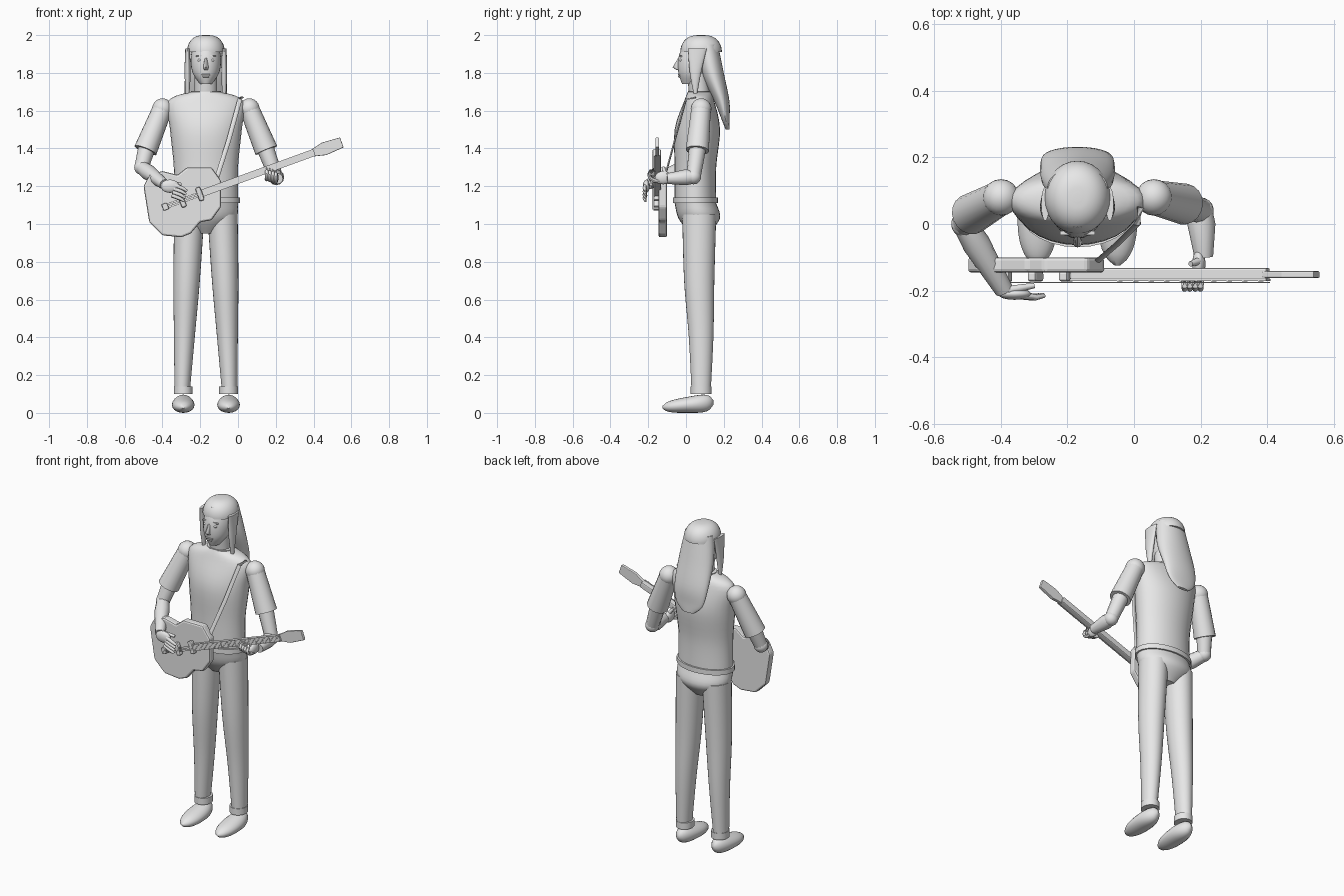
import bpy, bmesh, math
from mathutils import Vector

if "Cube" in bpy.data.objects:
    bpy.data.objects.remove(bpy.data.objects["Cube"])

light_grey = bpy.data.materials.new("light_grey")
light_grey.use_nodes = True
light_grey.diffuse_color = (.8, .8, .8, 1)
shader = light_grey.node_tree.nodes["Principled BSDF"]
shader.inputs["Base Color"].default_value = light_grey.diffuse_color

X, Y, Z = Vector((1, 0, 0)), Vector((0, 1, 0)), Vector((0, 0, 1))
MIDDLE = -.17                     # body centre line
TILT = math.radians(20)           # slope of the guitar
SIDES = (("right", -1), ("left", 1))


def finish(name, bm, smooth=True, bevel=0):
    """Turn a bmesh into a shaded, coloured object."""
    bmesh.ops.recalc_face_normals(bm, faces=bm.faces)
    mesh = bpy.data.meshes.new(name)
    bm.to_mesh(mesh)
    bm.free()
    part = bpy.data.objects.new(name, mesh)
    bpy.context.collection.objects.link(part)
    mesh.materials.append(light_grey)
    if bevel:
        modifier = part.modifiers.new("bevel", "BEVEL")
        modifier.width, modifier.segments = bevel, 2
    if smooth:
        bpy.ops.object.select_all(action="DESELECT")
        part.select_set(True)
        bpy.context.view_layer.objects.active = part
        bpy.ops.object.shade_smooth_by_angle(angle=math.radians(45))
    return part


def spline(rows, steps=5):
    """Smooth curve through rows of numbers."""
    rows = [Vector(row) for row in rows]
    padded = [rows[0]] + rows + [rows[-1]]
    curve = []
    for a, b, c, d in zip(padded, rows, rows[1:], padded[3:]):
        for t in (step / steps for step in range(steps)):
            start, end = (c - a) / 2, (d - b) / 2
            ease = t * t * (3 - 2 * t)
            curve.append(b.lerp(c, ease) + start * t * (1 - t) ** 2 - end * t * t * (1 - t))
    return curve + [rows[-1]]


def loft(name, stations, frame=None, sides=20):
    """Skin elliptical rings (x, y, z, a, b); without a frame they follow the path."""
    bm, rings = bmesh.new(), []
    points = [Vector(station[:3]) for station in stations]
    for i, (point, station) in enumerate(zip(points, stations)):
        if frame:
            u, v = frame
        else:
            ahead = (points[min(i + 1, len(points) - 1)] - points[max(i - 1, 0)]).normalized()
            u = ahead.cross(Y if abs(ahead.y) < .8 else Z).normalized()
            v = ahead.cross(u)
        angles = (math.tau * k / sides for k in range(sides))
        rings.append([bm.verts.new(point + u * station[3] * math.cos(angle)
                                   + v * station[4] * math.sin(angle)) for angle in angles])
    for low, high in zip(rings, rings[1:]):
        for k in range(sides):
            bm.faces.new((low[k - 1], low[k], high[k], high[k - 1]))
    bm.faces.new(rings[0])
    bm.faces.new(rings[-1])
    return finish(name, bm)


def column(name, rows, x=MIDDLE, lean=0):
    """Smooth upright part from rows of (z, centre y, half width, half depth)."""
    stations = [(x + lean * z, y, z, width, depth) for z, y, width, depth in spline(rows)]
    return loft(name, stations, (X, Y), sides=28)


def tube(name, points, radii, sides=12):
    return loft(name, [(*point, r, r) for point, r in zip(points, radii)], sides=sides)


def ball(name, location, size):
    bm = bmesh.new()
    bmesh.ops.create_uvsphere(bm, u_segments=18, v_segments=12, radius=1)
    bmesh.ops.scale(bm, vec=size, verts=bm.verts)
    bmesh.ops.translate(bm, vec=location, verts=bm.verts)
    return finish(name, bm)


def box(name, location, size, tilt=0, bevel=0):
    bm = bmesh.new()
    bmesh.ops.create_cube(bm, size=1)
    bmesh.ops.scale(bm, vec=size, verts=bm.verts)
    part = finish(name, bm, smooth=False, bevel=bevel)
    part.location, part.rotation_euler = location, (0, -tilt, 0)


def plate(name, outline, front, back, bevel):
    """Bevelled prism with an outline in x and z."""
    bm = bmesh.new()
    near, far = [[bm.verts.new((x, y, z)) for x, z in outline] for y in (front, back)]
    bm.faces.new(near)
    bm.faces.new(far)
    for i in range(len(near)):
        bm.faces.new((near[i - 1], near[i], far[i], far[i - 1]))
    finish(name, bm, smooth=False, bevel=bevel)


# torso, belt and hips
column("torso", [(1.13, .05, .17, .11), (1.3, .05, .17, .11), (1.5, .06, .19, .12),
                 (1.65, .07, .2, .08), (1.7, .07, .08, .06)])
column("belt", [(1.11, .05, .18, .12), (1.14, .05, .18, .12)])
column("hips", [(1.11, .05, .17, .11), (1.03, .07, .16, .11), (.95, .07, .06, .05)])

# legs and shoes
for side, sign in SIDES:
    column(side + "_leg", [(1.05, .07, .08, .09), (.7, .07, .07, .08), (.4, .08, .055, .065),
                           (.1, .08, .04, .05)], MIDDLE + sign * .13, sign * -.04)
    foot = MIDDLE + sign * .12
    column(side + "_cuff", [(.1, .08, .05, .055), (.14, .08, .05, .055)], foot)
    stations = []
    for t in (step / 16 for step in range(17)):
        rounding = max(.2, (1 - (2 * t - 1) ** 4) ** .5)
        width = rounding * (.04 + .02 * math.sin(math.pi * t))
        height = rounding * (.055 - .025 * t)
        stations.append((foot, .145 - .27 * t, .055 - .025 * t, width, height))
    loft(side + "_shoe", stations, (X, Z))

# neck, head and face
column("collar", [(1.67, .07, .08, .06), (1.705, .07, .08, .06)])
column("neck", [(1.7, .07, .06, .055), (1.8, .06, .06, .055)])
column("head", [(1.74, .02, .03, .04), (1.8, .04, .07, .08), (1.88, .06, .08, .1),
                (1.97, .07, .06, .08)])
loft("nose", [(MIDDLE, -.035, 1.88, .006, .006), (MIDDLE, -.053, 1.83, .014, .018),
              (MIDDLE, -.04, 1.815, .01, .01)], (X, Y), sides=8)
for name, height, width in (("upper_lip", 1.79, .045), ("lower_lip", 1.78, .035)):
    box(name, (MIDDLE, -.035, height), (width, .015, .007), bevel=.003)
for side, sign in SIDES:
    ball(side + "_eye", (MIDDLE + sign * .033, -.027, 1.867), (.012, .008, .007))
    box(side + "_brow", (MIDDLE + sign * .035, -.027, 1.89), (.035, .012, .006), sign * -.1)

# hair: domed cap, long back and side strands
dome = [math.pi / 2 * step / 10.3 for step in range(11)]
column("hair_cap", [(1.91 + .09 * math.sin(a), .08, .1 * math.cos(a) ** .7,
                     .11 * math.cos(a) ** .7) for a in dome])
column("hair_back", [(1.95, .11, .09, .06), (1.8, .14, .11, .06), (1.65, .19, .11, .04),
                     (1.55, .21, .09, .02), (1.5, .22, .04, .01)])
for side, sign in SIDES:
    column(side + "_hair_strand", [(1.93, .06, .012, .05), (1.8, .05, .016, .03),
                                   (1.69, .05, .01, .01)], MIDDLE + sign * .097)

# arms: shoulder, sleeve, elbow, forearm
arms = {"right": ((-.4, .08, 1.61), (-.49, .03, 1.39), (-.51, 0, 1.3), (-.39, -.2, 1.21)),
        "left": ((.06, .08, 1.61), (.15, .06, 1.39), (.2, .04, 1.25), (.21, -.1, 1.24))}
for side, joints in arms.items():
    shoulder, cuff, elbow, wrist = (Vector(joint) for joint in joints)
    ball(side + "_shoulder", shoulder, (.055, .055, .055))
    tube(side + "_sleeve", [shoulder, cuff], [.052, .062], sides=18)
    tube(side + "_upper_arm", [cuff.lerp(shoulder, .1), elbow], [.046, .038])
    ball(side + "_elbow", elbow, (.04, .04, .04))
    tube(side + "_forearm", [elbow, elbow.lerp(wrist, .3), wrist], [.036, .042, .028])

# strumming hand
ball("right_palm", (-.36, -.21, 1.2), (.05, .018, .035))
for i in range(4):
    knuckle = Vector((-.335 - i * .005, -.215, 1.205 - i * .018))
    tube("right_finger", [knuckle, knuckle + Vector((.04, -.005, -.015)),
                          knuckle + Vector((.065, 0, -.03))], [.011, .01, .007], sides=8)
tube("right_thumb", [(-.38, -.2, 1.22), (-.3, -.185, 1.21)], [.014, .008])

# fretting hand wrapped around the neck
ball("left_palm", (.195, -.12, 1.245), (.02, .045, .035))
for i in range(4):
    curl = [math.pi * step / 6 for step in range(6)]
    tube("left_finger", [(.2 - i * .016, -.14 - .055 * math.sin(a),
                          1.255 - .03 * math.cos(a) + i * .004) for a in curl],
         [.011 - step * .0007 for step in range(6)], sides=8)
tube("left_thumb", [(.2, -.11, 1.26), (.17, -.12, 1.3)], [.013, .008])

# guitar body
plate("guitar_body", [(-.5, 1.2), (-.47, 1.26), (-.4, 1.28), (-.32, 1.26), (-.27, 1.3),
                      (-.14, 1.3), (-.09, 1.23), (-.09, 1.09), (-.14, 1.02), (-.2, 1.01),
                      (-.25, .95), (-.3, .93), (-.4, .94), (-.47, 1.01)], -.146, -.1, .01)


def along(distance, y, across=0):
    """Point on the string line, measured from the bridge."""
    return (-.39 + distance * math.cos(TILT) - across * math.sin(TILT), y,
            1.09 + distance * math.sin(TILT) + across * math.cos(TILT))


# guitar neck, head and fittings
box("guitar_neck", along(.53, -.15), (.63, .036, .036), TILT, bevel=.006)
box("fretboard", along(.53, -.168), (.63, .006, .038), TILT)
for i in range(10):
    box("fret", along(.82 - .05 * i, -.171), (.004, .004, .038), TILT)
headstock = []
for distance, half in ((.83, .018), (.9, .035), (1, .028)):
    low, high = along(distance, 0, -half), along(distance, 0, half)
    headstock = [high[::2]] + headstock + [low[::2]]
plate("guitar_headstock", headstock, -.162, -.142, .004)
box("bridge", along(.005, -.158), (.03, .03, .036), TILT, bevel=.004)
for distance in (.1, .2):
    box("pickup", along(distance, -.158), (.028, .03, .075), TILT, bevel=.008)
for i in range(4):
    box("string", along(.42, -.176, (i - 1.5) * .008), (.85, .002, .002), TILT)

# shoulder strap
loft("strap", [(x, y, z, .012, .005) for x, y, z in (
    (-.12, -.12, 1.22), (-.05, -.06, 1.44), (.01, 0, 1.66), (.02, .05, 1.67))], sides=8)
